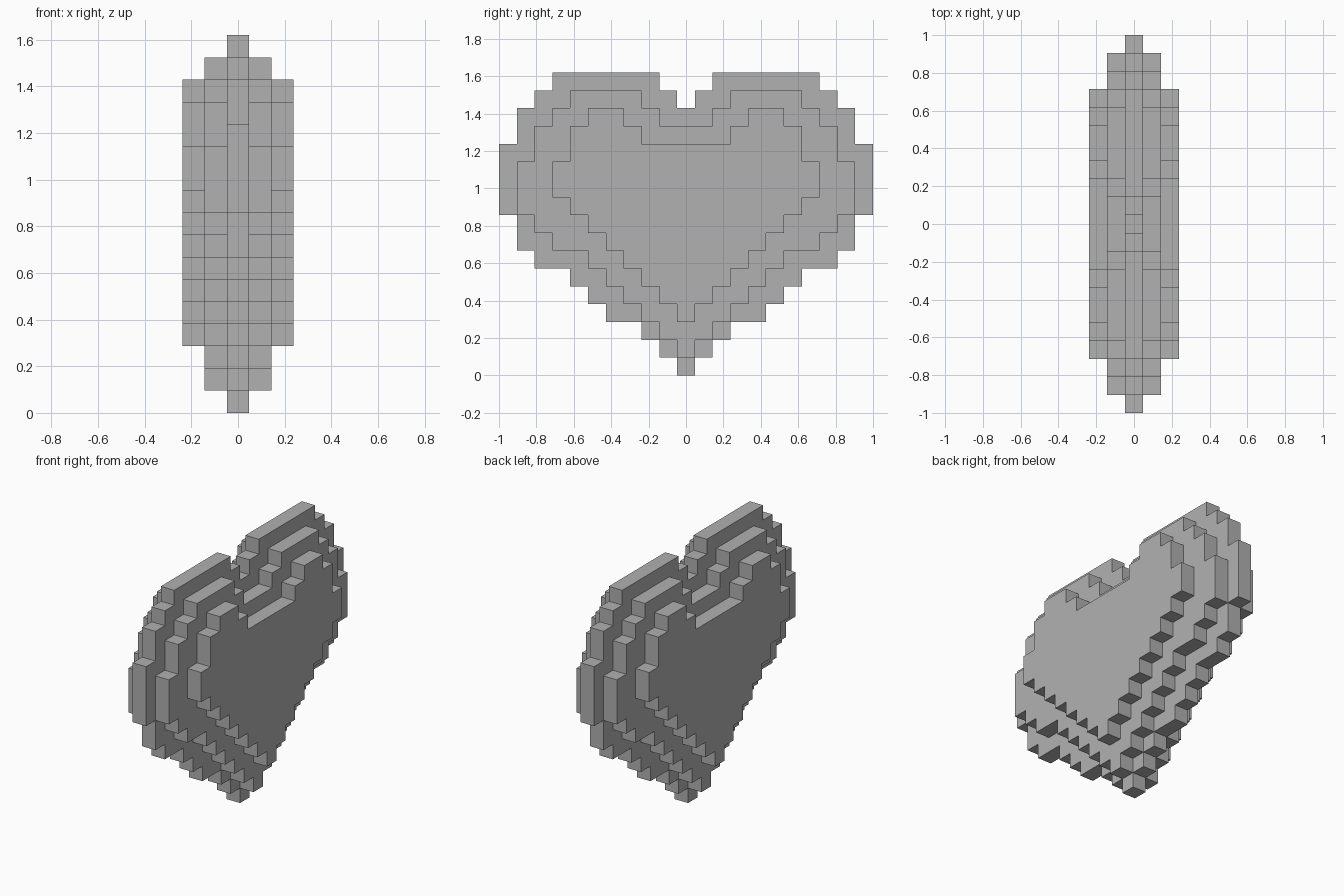
import bpy
import bmesh
from mathutils import Vector

if "Cube" in bpy.data.objects:
    bpy.data.objects.remove(bpy.data.objects["Cube"], do_unlink=True)

BLOCK = 2 / 21  # edge of one block


def make_material(name, rgb):
    mat = bpy.data.materials.new(name)
    mat.use_nodes = True
    mat.diffuse_color = (*rgb, 1)
    mat.node_tree.nodes["Principled BSDF"].inputs["Base Color"].default_value = (*rgb, 1)
    return mat


# Each layer: first row, reach from the centre line per row (bottom to top),
# and the notch at the top as {row: first filled column}
core = (0, [0, 1, 2, 4, 5, 6, 8, 9, 9, 10, 10, 10, 10, 9, 9, 8, 7], {15: 1, 16: 2})
middle = (1, [0, 1, 2, 3, 4, 5, 7, 8, 9, 9, 9, 8, 8, 7, 6], {14: 2, 15: 3})
outer = (3, [0, 1, 2, 3, 4, 5, 6, 7, 7, 6, 6, 5], {13: 3, 14: 4})


def layer_cells(layer, depth):
    """Blocks of one layer, mirrored across both centre planes."""
    first, reaches, notch = layer
    return {(x, side * col, row)
            for row, reach in enumerate(reaches, first)
            for col in range(notch.get(row, 0), reach + 1)
            for side in (-1, 1)
            for x in (-depth, depth)}


cells = set()
for depth, layer in enumerate((core, middle, outer)):
    cells |= layer_cells(layer, depth)


def add_face(bm, cell, axis, sign):
    """Square on the side of a block that faces along the signed axis."""
    normal, u, v = Vector(), Vector(), Vector()
    normal[axis] = sign
    u[(axis + 1) % 3] = sign
    v[(axis + 2) % 3] = 1
    centre = Vector(cell) + Vector((0, 0, 0.5)) + normal / 2
    corners = [(-1, -1), (1, -1), (1, 1), (-1, 1)]
    bm.faces.new([bm.verts.new((centre + (u * a + v * b) / 2) * BLOCK) for a, b in corners])


# Heart shell: only block sides that are exposed
bm = bmesh.new()
for cell in sorted(cells):
    for axis in range(3):
        for sign in (-1, 1):
            neighbour = list(cell)
            neighbour[axis] += sign
            if tuple(neighbour) not in cells:
                add_face(bm, cell, axis, sign)
bmesh.ops.remove_doubles(bm, verts=bm.verts[:], dist=BLOCK / 100)

mesh = bpy.data.meshes.new("block_heart")
bm.to_mesh(mesh)
bm.free()
mesh.materials.append(make_material("plain grey", (0.44, 0.44, 0.44)))
heart = bpy.data.objects.new("block_heart", mesh)
bpy.context.collection.objects.link(heart)
